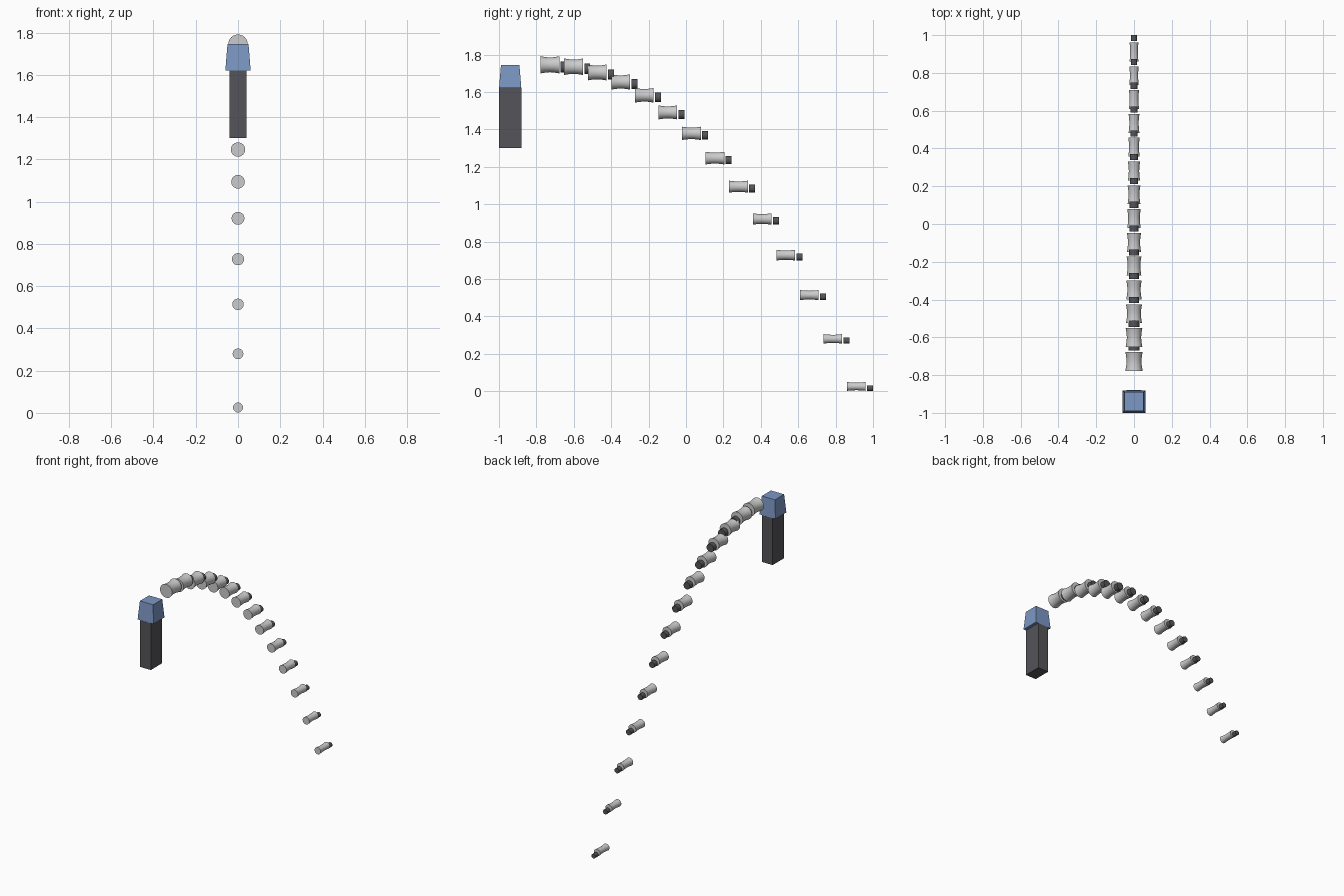
import bpy, bmesh, math

if "Cube" in bpy.data.objects:
    bpy.data.objects.remove(bpy.data.objects["Cube"])

def material(name, rgb):
    m = bpy.data.materials.new(name)
    m.diffuse_color = (*rgb, 1)
    m.use_nodes = True
    m.node_tree.nodes["Principled BSDF"].inputs["Base Color"].default_value = m.diffuse_color
    return m

DARK = material("dark_grey", (0.09, 0.09, 0.10))
BLUE = material("blue", (0.20, 0.31, 0.55))

def finish(name, bm, loc, mat=None, smooth=False):
    bmesh.ops.recalc_face_normals(bm, faces=bm.faces)
    me = bpy.data.meshes.new(name)
    bm.to_mesh(me)
    bm.free()
    ob = bpy.data.objects.new(name, me)
    bpy.context.collection.objects.link(ob)
    ob.location = loc
    if mat:
        me.materials.append(mat)
    if smooth:
        bpy.context.view_layer.objects.active = ob
        ob.select_set(True)
        bpy.ops.object.shade_smooth_by_angle(angle=math.radians(35))
        ob.select_set(False)
    return ob

def block(name, loc, sx, sy, sz, taper=1.0, mat=None):
    # box whose top face is scaled by taper
    bm = bmesh.new()
    bmesh.ops.create_cube(bm, size=1)
    for v in bm.verts:
        k = taper if v.co.z > 0 else 1
        v.co.x *= sx * k
        v.co.y *= sy * k
        v.co.z *= sz
    return finish(name, bm, loc, mat)

def lathe_y(name, loc, profile, mat=None, n=24):
    # closed round solid along y from (y, radius) pairs
    bm = bmesh.new()
    rings = [[bm.verts.new((r * math.cos(2 * math.pi * i / n), y,
                            r * math.sin(2 * math.pi * i / n)))
              for i in range(n)] for y, r in profile]
    for a, b in zip(rings, rings[1:]):
        for i in range(n):
            j = (i + 1) % n
            bm.faces.new((a[i], a[j], b[j], b[i]))
    bm.faces.new(rings[0])
    bm.faces.new(rings[-1])
    return finish(name, bm, loc, mat, True)

# Post and tapered head at the start of the arc
block("post", (0, -0.94, 1.46), 0.08, 0.12, 0.32, mat=DARK)
block("post_head", (0, -0.94, 1.6825), 0.12, 0.119, 0.125, 0.83, BLUE)

# Waisted spools with trailing pegs, shrinking along a falling parabola
COUNT = 14
for i in range(COUNT):
    t = i / (COUNT - 1)
    r = 0.046 - 0.0225 * t
    y = -0.727 + 1.638 * t
    z = 1.745 - 1.7195 * t * t
    prof = [(-0.05 + 0.1 * k / 8,
             r * (1 - 0.14 * math.sin(math.pi * k / 8))) for k in range(9)]
    lathe_y(f"spool_{i + 1}", (0, y, z), prof)
    rp = 0.65 * r
    lathe_y(f"peg_{i + 1}", (0, y + 0.073, z - 0.011 + 0.0015 * t),
            [(-0.016, rp), (0.016, rp)], DARK)
